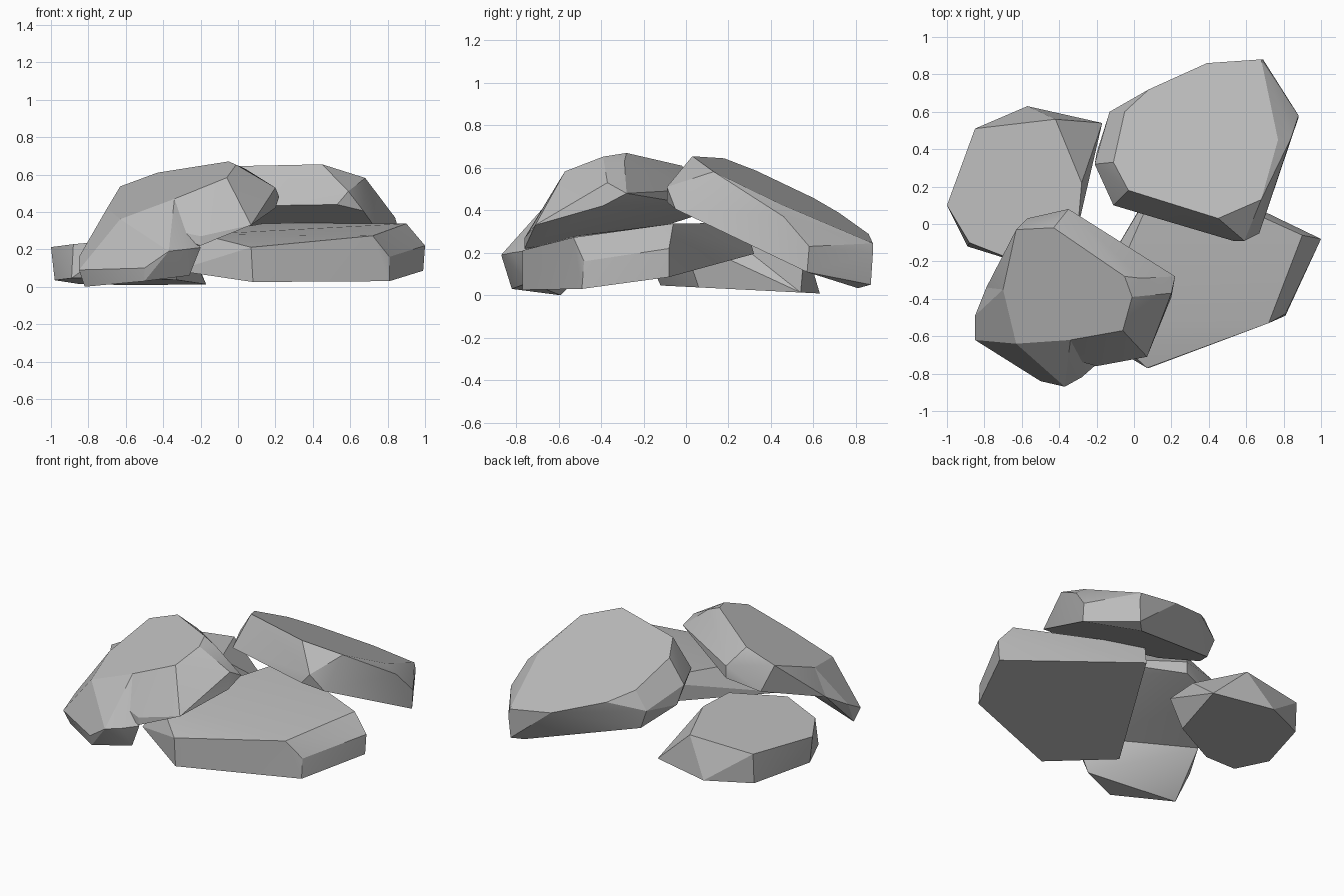
import bpy
import bmesh
from math import radians
from mathutils import Vector

cube = bpy.data.objects.get("Cube")
if cube:
    bpy.data.objects.remove(cube, do_unlink=True)

# One plain stone colour shared by all rocks
stone = bpy.data.materials.new("stone_grey")
stone.use_nodes = True
stone.diffuse_color = (0.5, 0.5, 0.5, 1)
stone.node_tree.nodes["Principled BSDF"].inputs["Base Color"].default_value = (0.5, 0.5, 0.5, 1)


def on_plane(outline, plane):
    """Lift a flat outline onto a tilted plane given as height, x slope, y slope."""
    height, slope_x, slope_y = plane
    return [Vector((x, y, height + slope_x * x + slope_y * y)) for x, y in outline]


def make_rock(name, crown, crown_plane, base, base_plane, corners):
    """Chisel a faceted rock between a tilted crown and a tilted base."""
    points = on_plane(crown, crown_plane) + on_plane(base, base_plane)
    points += [Vector(corner) for corner in corners]
    bm = bmesh.new()
    for point in points:
        bm.verts.new(point)
    hull = bmesh.ops.convex_hull(bm, input=bm.verts)
    unused = {v for v in hull["geom_interior"] + hull["geom_unused"]
              if isinstance(v, bmesh.types.BMVert)}
    bmesh.ops.delete(bm, geom=list(unused), context="VERTS")
    # Merge nearly coplanar triangles into broad flat facets
    bmesh.ops.dissolve_limit(bm, angle_limit=radians(4), verts=bm.verts, edges=bm.edges)
    bmesh.ops.recalc_face_normals(bm, faces=bm.faces)
    mesh = bpy.data.meshes.new(name)
    bm.to_mesh(mesh)
    bm.free()
    mesh.materials.append(stone)
    rock = bpy.data.objects.new(name, mesh)
    bpy.context.collection.objects.link(rock)
    bpy.ops.object.select_all(action="DESELECT")
    rock.select_set(True)
    bpy.context.view_layer.objects.active = rock
    bpy.ops.object.shade_smooth_by_angle(angle=radians(22))


# Wide slab lying at the front left
make_rock(
    "front_slab",
    crown=[(.07, -.77), (.72, -.53), (.9, -.06), (.15, .28)],
    crown_plane=(.3, .05, .12),
    base=[(.08, -.77), (.81, -.49), (.99, -.08), (.17, .32), (-.33, -.53)],
    base_plane=(.153, -.055, .16),
    corners=[(.81, -.48, .16), (1, -.08, .22), (-.2, -.52, .28)],
)

# Raised slab at the back, sloping down to the ground behind
make_rock(
    "back_slab",
    crown=[(-.03, .18), (.45, .03), (.68, .13), (.77, .45), (.68, .88),
           (.39, .86), (.08, .72), (-.05, .6), (-.11, .33)],
    crown_plane=(.722, -.12, -.45),
    base=[(-.11, .1), (.53, -.09), (.67, -.05), (.88, .57), (.62, .81),
          (-.08, .59), (-.2, .38)],
    base_plane=(.461, -.115, -.44),
    corners=[(.59, -.09, .51), (.84, .46, .37), (.88, .58, .23),
             (-.21, .32, .43), (-.13, .6, .34), (.69, .88, .2), (.68, .87, .05)],
)

# Low block on the ground at the back right
make_rock(
    "low_block",
    crown=[(-1, .1), (-.85, .51), (-.42, .56), (-.28, .22), (-.3, -.02),
           (-.6, -.21), (-.88, -.1)],
    crown_plane=(.295, .08, -.03),
    base=[(-.98, .1), (-.85, .5), (-.57, .63), (-.17, .54), (-.33, .06),
          (-.67, -.12), (-.89, -.12)],
    base_plane=(.04, 0, -.05),
    corners=[],
)

# Leaning boulder: a tilted upper slab and a foot that reaches the ground
lean = (.768, .354, .287)
underside = (.467, .183, .211)
make_rock(
    "leaning_slab",
    crown=[(-.63, -.03), (-.43, -.02), (-.05, -.28), (-.01, -.39),
           (-.06, -.57), (-.34, -.62), (-.63, -.64), (-.7, -.35)],
    crown_plane=lean,
    base=[(-.35, .08), (-.57, .03), (.2, -.39), (.07, -.71), (-.2, -.76),
          (-.42, -.52), (-.79, -.34)],
    base_plane=underside,
    corners=[(.04, -.29, .63), (.2, -.37, .53), (.22, -.28, .48),
             (-.35, .08, .5), (-.2, -.76, .22)],
)
make_rock(
    "boulder_foot",
    crown=[(-.7, -.35), (-.63, -.64), (-.34, -.62)],
    crown_plane=lean,
    base=[(-.79, -.34), (-.42, -.52)],
    base_plane=underside,
    corners=[(-.28, -.82, .2), (-.37, -.87, .19), (-.5, -.84, .1),
             (-.85, -.62, .09), (-.85, -.49, .16), (-.82, -.59, 0),
             (-.5, -.82, .03), (-.26, -.74, .06), (-.2, -.75, .21)],
)
